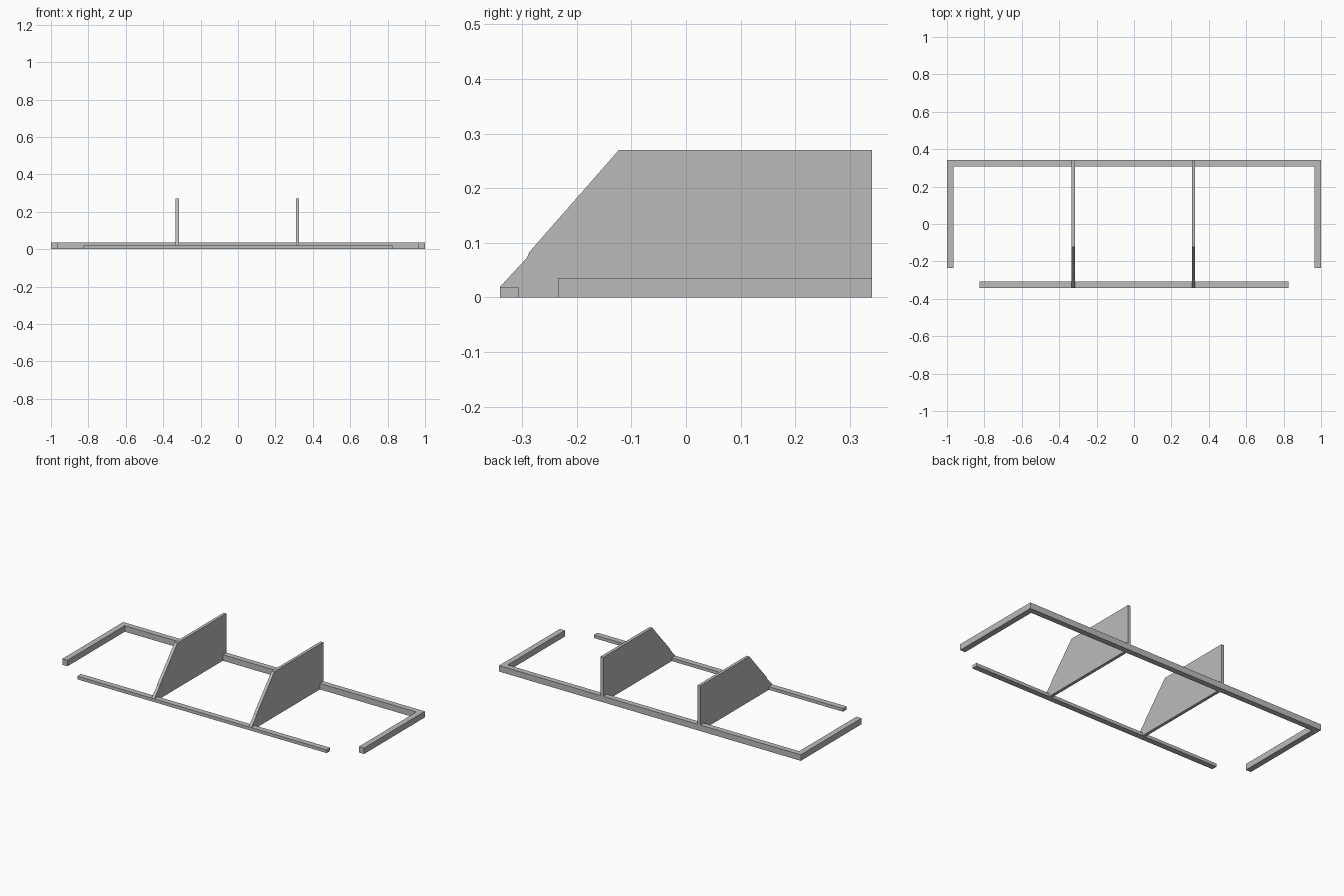
import bpy

if "Cube" in bpy.data.objects:
    bpy.data.objects.remove(bpy.data.objects["Cube"])

grey = bpy.data.materials.new("plain grey")
grey.diffuse_color = (0.5, 0.5, 0.5, 1)
grey.use_nodes = True
grey.node_tree.nodes["Principled BSDF"].inputs["Base Color"].default_value = grey.diffuse_color


def prism(name, outline, place, lo, hi):
    """Extrude a closed 2D outline from lo to hi; place maps (a, b, depth) to xyz."""
    n = len(outline)
    verts = [place(a, b, d) for d in (lo, hi) for a, b in outline]
    faces = [list(range(n))[::-1], list(range(n, 2 * n))]
    faces += [[i, (i + 1) % n, n + (i + 1) % n, n + i] for i in range(n)]
    mesh = bpy.data.meshes.new(name)
    mesh.from_pydata(verts, [], faces)
    mesh.materials.append(grey)
    obj = bpy.data.objects.new(name, mesh)
    bpy.context.collection.objects.link(obj)
    return obj


def flat(a, b, d):      # outline in plan, extruded upwards
    return (a, b, d)


def upright(a, b, d):   # outline in side profile, extruded along x
    return (d, a, b)


# U-shaped rail along the back and both ends
prism("back_frame", [(-1, -0.234), (-0.966, -0.234), (-0.966, 0.308), (0.966, 0.308),
                     (0.966, -0.234), (1, -0.234), (1, 0.341), (-1, 0.341)],
      flat, 0, 0.036)

# Thin front rail
prism("front_rail", [(-0.826, -0.341), (0.826, -0.341), (0.826, -0.307), (-0.826, -0.307)],
      flat, 0, 0.019)

# Two upright dividers with a sloped, slightly uneven front edge
side = [(-0.341, 0), (0.341, 0), (0.341, 0.27), (-0.123, 0.27), (-0.215, 0.165),
        (-0.26, 0.114), (-0.287, 0.083), (-0.291, 0.073), (-0.341, 0.019)]
for name, x in (("left_divider", -0.325), ("right_divider", 0.318)):
    prism(name, side, upright, x - 0.009, x + 0.009)
